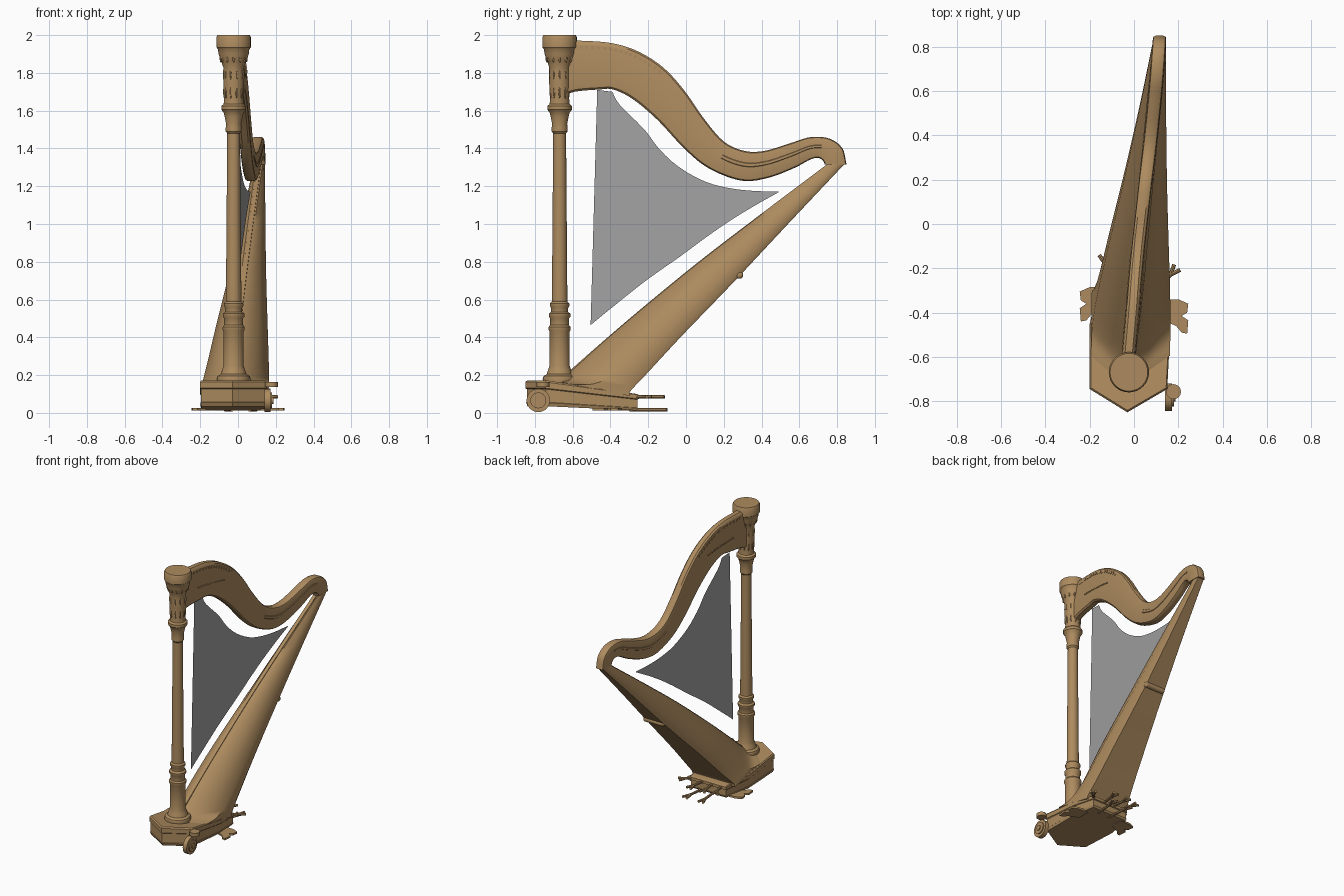
import bpy, bmesh, math
from mathutils import Vector, Matrix

if "Cube" in bpy.data.objects:
    bpy.data.objects.remove(bpy.data.objects["Cube"])


def material(name, rgb):
    m = bpy.data.materials.new(name)
    m.diffuse_color = (*rgb, 1)
    m.use_nodes = True
    m.node_tree.nodes["Principled BSDF"].inputs["Base Color"].default_value = m.diffuse_color
    return m


WOOD = material("warm_wood", (0.42, 0.26, 0.115))
GREY = material("string_grey", (0.36, 0.36, 0.36))


def finish(name, bm, mat=WOOD, angle=35):
    bmesh.ops.recalc_face_normals(bm, faces=bm.faces[:])
    me = bpy.data.meshes.new(name)
    bm.to_mesh(me)
    bm.free()
    me.materials.append(mat)
    ob = bpy.data.objects.new(name, me)
    bpy.context.collection.objects.link(ob)
    bpy.ops.object.select_all(action='DESELECT')
    ob.select_set(True)
    bpy.context.view_layer.objects.active = ob
    bpy.ops.object.shade_smooth_by_angle(angle=math.radians(angle))
    return ob


def loft(bm, rings):
    """Skin closed rings of equal length and cap both ends."""
    vs = [[bm.verts.new(p) for p in r] for r in rings]
    n = len(vs[0])
    for a, b in zip(vs, vs[1:]):
        for i in range(n):
            j = (i + 1) % n
            bm.faces.new((a[i], a[j], b[j], b[i]))
    bm.faces.new(vs[0])
    bm.faces.new(vs[-1])


def smooth_path(pts, steps=5):
    """Catmull-Rom samples through the given points."""
    p = [Vector(q) for q in pts]
    p = [2 * p[0] - p[1]] + p + [2 * p[-1] - p[-2]]
    out = []
    for a, b, c, d in zip(p, p[1:], p[2:], p[3:]):
        for k in range(steps):
            t = k / steps
            out.append(0.5 * (2 * b + (c - a) * t + (2 * a - 5 * b + 4 * c - d) * t * t
                              + (3 * b - a - 3 * c + d) * t ** 3))
    return out + [p[-2]]


def rod(bm, a, b, r, segs=12):
    a, b = Vector(a), Vector(b)
    d = b - a
    mat = Matrix.Translation((a + b) / 2) @ d.to_track_quat('Z', 'Y').to_matrix().to_4x4()
    bmesh.ops.create_cone(bm, cap_ends=True, segments=segs, radius1=r, radius2=r,
                          depth=d.length, matrix=mat)


def ball(bm, c, scale):
    mat = Matrix.Translation(c) @ Matrix.Diagonal((*scale, 1))
    bmesh.ops.create_uvsphere(bm, u_segments=10, v_segments=6, radius=1, matrix=mat)


def plane_x(y):
    """The neck and ridge lean to the right towards the back."""
    return -0.03 + 0.1 * (y + 0.66)


# Column: turned profile of radius and height
CX, CY = -0.023, -0.669
profile = [(.085, .155), (.09, .18), (.085, .195), (.068, .205), (.06, .23), (.053, .25),
           (.053, .43), (.058, .44), (.058, .455), (.05, .465), (.05, .50), (.057, .51),
           (.057, .525), (.045, .535), (.045, .555), (.051, .565), (.051, .58), (.041, .59),
           (.034, 1.48), (.042, 1.49), (.042, 1.51), (.04, 1.53), (.048, 1.57), (.053, 1.59),
           (.065, 1.605), (.065, 1.625), (.053, 1.635), (.05, 1.67), (.055, 1.74),
           (.055, 1.80), (.055, 1.83), (.066, 1.86), (.08, 1.90), (.083, 1.925),
           (.091, 1.935), (.091, 1.99), (.085, 2.0)]
bm = bmesh.new()
loft(bm, [[(CX + r * math.cos(k * math.tau / 32), CY + r * math.sin(k * math.tau / 32), z)
           for k in range(32)] for r, z in profile])
finish("column", bm)

# Carved leaves around the capital
bm = bmesh.new()
for count, r, z, size in ((12, .068, 1.88, (.007, .007, .025)), (10, .05, 1.70, (.006, .006, .035)),
                          (10, .052, 1.79, (.006, .006, .03))):
    for k in range(count):
        a = k * math.tau / count
        ball(bm, (CX + r * math.cos(a), CY + r * math.sin(a), z), size)
finish("capital_leaves", bm)

# Neck: swept curve between an upper and a lower edge (y, z, y, z)
edges = [(-.66, 1.97, -.66, 1.67), (-.55, 1.97, -.59, 1.70), (-.39, 1.957, -.46, 1.712),
         (-.25, 1.912, -.385, 1.712), (-.12, 1.828, -.28, 1.66), (-.01, 1.708, -.15, 1.55),
         (.095, 1.558, -.01, 1.40), (.20, 1.437, .12, 1.295), (.31, 1.387, .29, 1.23),
         (.415, 1.387, .43, 1.243), (.55, 1.427, .57, 1.295), (.66, 1.46, .655, 1.34),
         (.76, 1.452, .70, 1.35), (.828, 1.40, .725, 1.335), (.85, 1.315, .735, 1.315)]
edge_pts = smooth_path([Vector(e) for e in edges])
section = [(0, -.55), (0, .55), (.04, .9), (.1, 1), (.9, 1), (.96, .9),
           (1, .55), (1, -.55), (.96, -.9), (.9, -1), (.1, -1), (.04, -.9)]
bm = bmesh.new()
rings = []
for uy, uz, ly, lz in edge_pts:
    rings.append([(plane_x((uy + ly) / 2) + s * .03, uy + (ly - uy) * f, uz + (lz - uz) * f)
                  for f, s in section])
loft(bm, rings)
finish("neck", bm)

# Raised moulding along the low part of the neck, and a row of dentils near the column
bm = bmesh.new()
for side in (-1, 1):
    rings = []
    for uy, uz, ly, lz in edge_pts[36:60]:
        x0 = plane_x((uy + ly) / 2)
        rings.append([(x0 + side * o, uy + (ly - uy) * g, uz + (lz - uz) * g)
                      for o, g in ((.026, .36), (.033, .40), (.033, .5), (.026, .54))])
    loft(bm, rings)
finish("neck_moulding", bm)
bm = bmesh.new()
for uy, uz, ly, lz in edge_pts[5:21]:
    y, z, x = uy + (ly - uy) * .13, uz + (lz - uz) * .13, plane_x((uy + ly) / 2)
    bmesh.ops.create_cube(bm, size=1, matrix=Matrix.Translation((x, y, z))
                          @ Matrix.Diagonal((.066, .016, .016, 1)))
finish("neck_dentils", bm)

# Tuning pins on both sides of the neck
bm = bmesh.new()
for k in range(14):
    y, z = -.49 + k * .02, 1.815 - .0018 * k - .00008 * k * k
    rod(bm, (plane_x(y) - .036, y, z), (plane_x(y) + .036, y, z), .005, 8)
finish("tuning_pins", bm)

# Strings: one thin sheet
top = [(-.39, 1.70), (-.35, 1.63), (-.22, 1.50), (-.14, 1.395),
       (-.035, 1.30), (.10, 1.225), (.23, 1.19), (.36, 1.175), (.49, 1.172)]
low = [(-.42, .535), (-.37, .575), (-.245, .675), (-.15, .745),
       (-.035, .825), (.10, .925), (.23, 1.015), (.36, 1.095), (.49, 1.168)]
top = [(-.47, 1.71)] + smooth_path(top, 3)
low = [(-.505, .465)] + smooth_path(low, 3)
bm = bmesh.new()
cols = [[bm.verts.new((-.03 + .097 * (y + .5), y, z)) for y, z in pair] for pair in zip(top, low)]
for a, b in zip(cols, cols[1:]):
    bm.faces.new((a[0], a[1], b[1], b[0]))
finish("strings", bm, GREY)

# Soundbox: narrow ridge in front, bulging flanks, side walls and a flat back
# (ridge y, z, back y, z, left x, right x, flank position, back inset, flank bulge)
stations = [(-.72, .175, -.30, .09, -.194, .163, .3, .004, .4),
            (-.63, .205, -.29, .12, -.188, .164, .5, .008, .46),
            (-.46, .355, -.21, .205, -.163, .163, .62, .014, .58),
            (-.25, .535, -.02, .41, -.117, .157, .62, .016, .62),
            (.07, .797, .25, .69, -.049, .149, .62, .016, .62),
            (.42, 1.065, .54, 1.0, .02, .145, .62, .012, .62),
            (.77, 1.328, .838, 1.316, .085, .143, .62, .006, .6)]
bm = bmesh.new()
rings = []
for ry, rz, by, bz, xl, xr, f, inset, bulge in smooth_path([Vector(s) for s in stations], 4):
    c = plane_x(ry)

    def at(x, g):
        return (x, ry + (by - ry) * g, rz + (bz - rz) * g)
    left, right = c - .018, c + .018
    rings.append([at(left, 0), at(right, 0), at(right + (xr - right) * bulge, f * .4), at(xr, f),
                  at(xr - inset * .4, .93), at(xr - inset, 1), at(xl + inset, 1),
                  at(xl + inset * .4, .93), at(xl, f), at(left + (xl - left) * bulge, f * .4)])
loft(bm, rings)
finish("soundbox", bm, angle=45)

# Raised strip along the ridge
bm = bmesh.new()
rings = []
for s in smooth_path([Vector(s) for s in stations[1:]], 4):
    c, y, z = plane_x(s[0]), s[0], s[1]
    rings.append([(c - .012, y, z - .01), (c + .012, y, z - .01),
                  (c + .010, y - .003, z + .003), (c - .010, y - .003, z + .003)])
loft(bm, rings)
finish("ridge_strip", bm)

# Handle across the back of the soundbox
bm = bmesh.new()
rod(bm, (-.01, .283, .73), (.13, .283, .73), .02, 16)
for x in (-.01, .13):
    ball(bm, (x, .283, .73), (.014, .02, .02))
finish("back_handle", bm)

# Base: angular plinth with a stepped outline and a top that falls to the back
outline = [(-.03, -.85), (.15, -.745), (.165, -.45), (.145, -.25),
           (-.15, -.25), (-.2, -.45), (-.2, -.745)]
bm = bmesh.new()
rings = []
for h, s in ((0, .96), (.14, .99), (.16, .975), (.66, .975), (.70, 1), (.94, 1), (1, .97)):
    ring = []
    for x, y in outline:
        t = min(1, max(0, (y + .745) / .495))
        bottom, upper = .035 - .022 * t, .172 - .072 * t
        ring.append((-.02 + (x + .02) * s, -.55 + (y + .55) * s, bottom + (upper - bottom) * h))
    rings.append(ring)
loft(bm, rings)
finish("base", bm, angle=20)

# Wheel and knob on the right front of the base
bm = bmesh.new()
rod(bm, (.14, -.782, .066), (.172, -.782, .066), .062, 28)
rod(bm, (.17, -.782, .066), (.18, -.782, .066), .042, 24)
rod(bm, (.178, -.782, .066), (.187, -.782, .066), .018, 16)
rod(bm, (.178, -.757, .136), (.178, -.757, .163), .034, 20)
finish("side_wheel_and_knob", bm)


def slab(bm, pts, z0, z1):
    loft(bm, [[(x, y, z) for x, y in pts] for z in (z0, z1)])


# Notched feet on both sides
bm = bmesh.new()
foot = [(.12, -.34), (.20, -.34), (.245, -.36), (.24, -.40), (.215, -.415),
        (.245, -.435), (.24, -.495), (.215, -.49), (.19, -.46), (.12, -.43)]
slab(bm, foot, .012, .026)
slab(bm, [(-x, y + .055) for x, y in foot], .012, .026)
finish("side_feet", bm)

# Forked pedals that fan out at the back, on two levels
bm = bmesh.new()
pedals = [(-.09, -.14, -.135, .085), (-.03, -.05, -.115, .085), (.04, .06, -.115, .085),
          (.10, .195, -.195, .085), (-.03, -.05, -.10, .016), (.06, .08, -.10, .016)]
for x0, x1, y1, z in pedals:
    a, b = Vector((x0, -.30, z)), Vector((x1, y1, z))
    fork = a.lerp(b, .72)
    d = (b - a).normalized()
    side = Vector((-d.y, d.x, 0)) * .018
    rod(bm, a, fork, .009, 8)
    for s in (-1, 1):
        rod(bm, fork - d * .006, b + side * s, .009, 8)
finish("pedals", bm)
